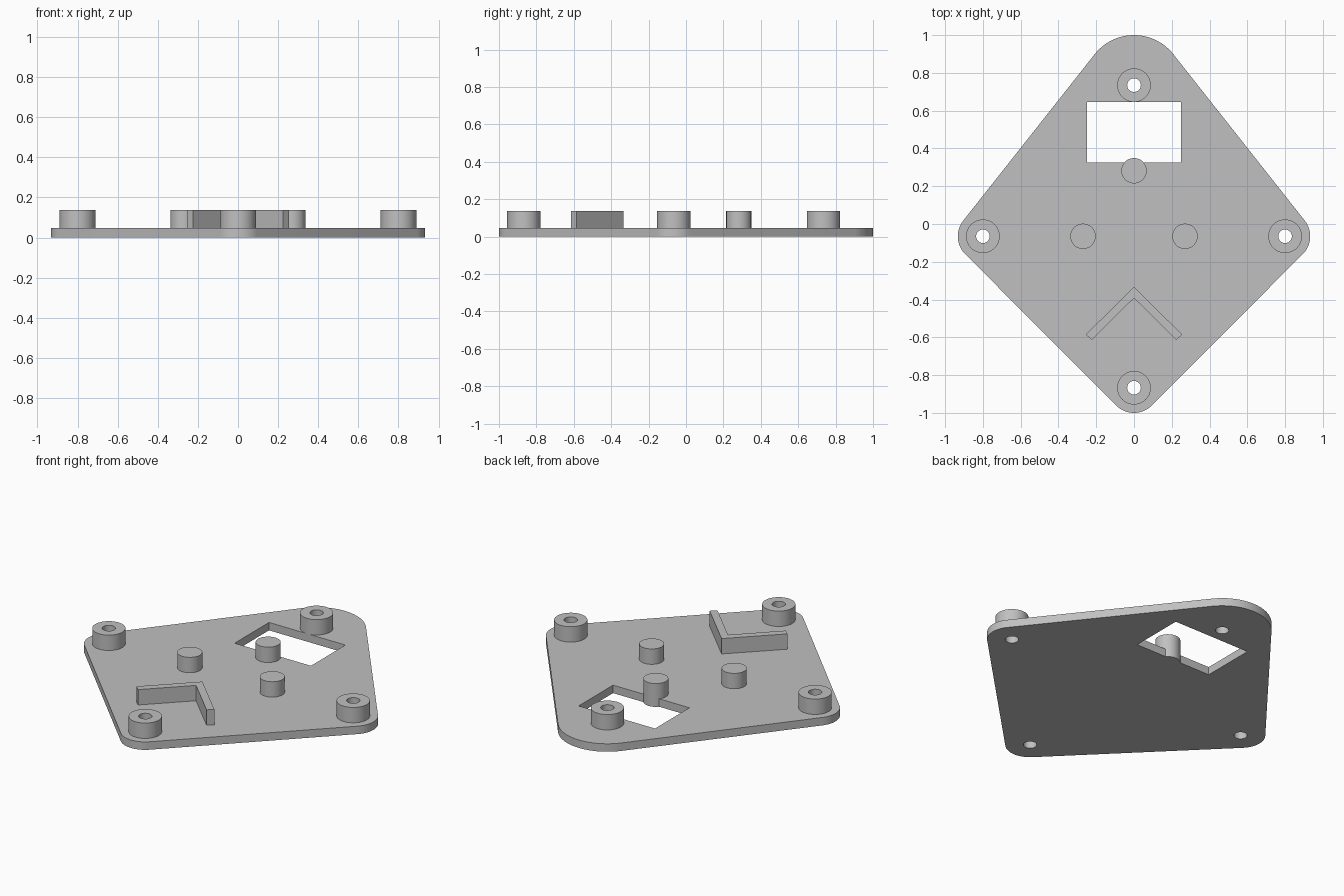
import bpy, bmesh
from math import sin, cos, radians, degrees, asin, hypot

cube = bpy.data.objects.get("Cube")
if cube:
    bpy.data.objects.remove(cube, do_unlink=True)

PLATE_Z, TOP_Z = 0.047, 0.138
SIDE_X, SIDE_Y, BACK_Y, FRONT_Y = 0.8, -0.065, 0.735, -0.867
CORNER_R, BACK_R = 0.133, 0.265

grey = bpy.data.materials.new("plain grey")
grey.use_nodes = True
colour = (0.53, 0.53, 0.53, 1)
grey.diffuse_color = colour
grey.node_tree.nodes["Principled BSDF"].inputs["Base Color"].default_value = colour


def arc(x, y, r, a0, a1, steps):
    """Points along an arc, angles in degrees."""
    angles = [radians(a0 + (a1 - a0) * i / steps) for i in range(steps + 1)]
    return [(x + r * cos(a), y + r * sin(a)) for a in angles]


def circle(x, y, r, steps=48):
    return arc(x, y, r, 0, 360, steps)[:-1]


def prism(name, outline, z0, z1):
    """Extrude a counter-clockwise outline from z0 to z1."""
    bm = bmesh.new()
    face = bm.faces.new([bm.verts.new((x, y, z0)) for x, y in outline])
    up = bmesh.ops.extrude_face_region(bm, geom=[face], use_keep_orig=True)
    verts = [v for v in up["geom"] if isinstance(v, bmesh.types.BMVert)]
    bmesh.ops.translate(bm, verts=verts, vec=(0, 0, z1 - z0))
    bmesh.ops.recalc_face_normals(bm, faces=bm.faces)
    mesh = bpy.data.meshes.new(name)
    bm.to_mesh(mesh)
    bm.free()
    mesh.materials.append(grey)
    ob = bpy.data.objects.new(name, mesh)
    bpy.context.collection.objects.link(ob)
    return ob


def activate(ob):
    bpy.ops.object.select_all(action="DESELECT")
    ob.select_set(True)
    bpy.context.view_layer.objects.active = ob


def cut(ob, outline):
    """Cut an outline straight through an object."""
    cutter = prism("cutter", outline, -0.1, 0.3)
    cutter.hide_render = True
    mod = ob.modifiers.new("cut", "BOOLEAN")
    mod.operation, mod.solver, mod.object = "DIFFERENCE", "EXACT", cutter
    activate(ob)
    bpy.ops.object.modifier_apply(modifier=mod.name)
    bpy.data.objects.remove(cutter, do_unlink=True)


# Kite-shaped base plate: four corner arcs joined by tangent lines
lean = degrees(asin((BACK_R - CORNER_R) / hypot(SIDE_X, BACK_Y - SIDE_Y)))
a = 45 - lean
outline = (arc(0, BACK_Y, BACK_R, a, 180 - a, 32)
           + arc(-SIDE_X, SIDE_Y, CORNER_R, 180 - a, 225, 24)
           + arc(0, FRONT_Y, CORNER_R, 225, 315, 24)
           + arc(SIDE_X, SIDE_Y, CORNER_R, 315, 360 + a, 24))
plate = prism("base_plate", outline, 0, PLATE_Z)
parts = [plate]

# Rectangular window
cut(plate, [(-0.25, 0.325), (0.25, 0.325), (0.25, 0.647), (-0.25, 0.647)])

# Hollow screw bosses, with their holes through the plate
bosses = {"back": (0, BACK_Y), "front": (0, FRONT_Y),
          "left": (SIDE_X, SIDE_Y), "right": (-SIDE_X, SIDE_Y)}
for name, (x, y) in bosses.items():
    boss = prism(name + "_boss", circle(x, y, 0.089), PLATE_Z, TOP_Z)
    for ob in (boss, plate):
        cut(ob, circle(x, y, 0.036, 32))
    parts.append(boss)

# Solid pegs; the back one runs down into the window
for name, x, y, z in (("left", 0.27, SIDE_Y, PLATE_Z),
                      ("right", -0.27, SIDE_Y, PLATE_Z),
                      ("back", 0, 0.282, 0)):
    parts.append(prism(name + "_peg", circle(x, y, 0.067), z, TOP_Z))

# Chevron rib
half = [(0.224, -0.614), (0.255, -0.585)]
parts.append(prism("chevron_rib", [(0, -0.392)] + half + [(0, -0.333)]
                   + [(-x, y) for x, y in reversed(half)], PLATE_Z, TOP_Z))

for ob in parts:
    activate(ob)
    bpy.ops.object.shade_smooth_by_angle(angle=radians(30))
